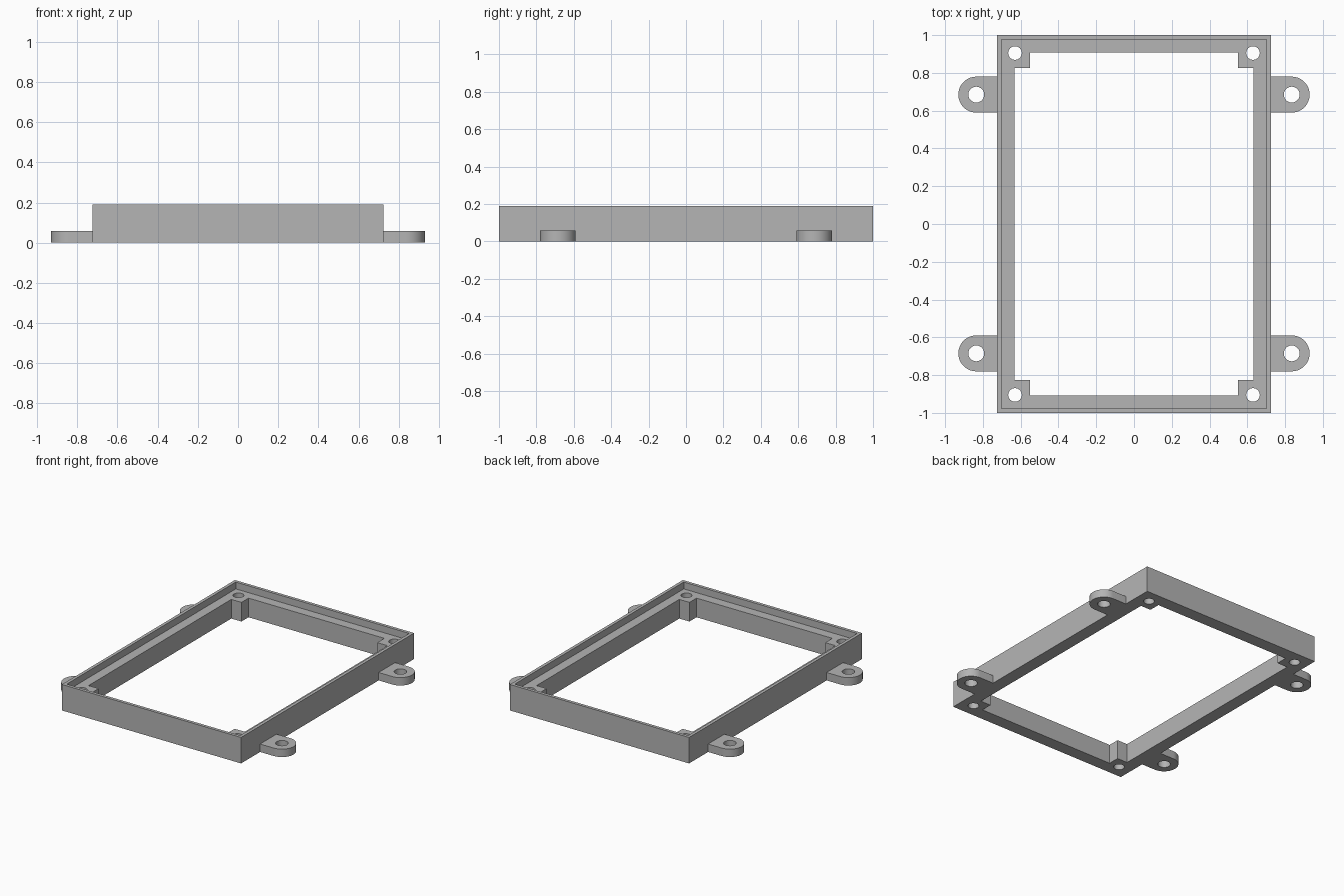
import bpy, bmesh, math

if "Cube" in bpy.data.objects:
    bpy.data.objects.remove(bpy.data.objects["Cube"], do_unlink=True)

HX, HY, H = 0.725, 1.0, 0.19      # outer half sizes and height of the frame
LEDGE_Z, LIP = 0.14, 0.023        # ledge level and rim thickness
OPEN_X, OPEN_Y = 0.632, 0.907     # opening between the walls
POST_X, POST_Y = 0.55, 0.825      # inner faces of the corner posts
EAR_X, EAR_Y, EAR_R, EAR_H = 0.835, 0.685, 0.095, 0.058
SIDES = [(sx, sy) for sx in (-1, 1) for sy in (-1, 1)]

grey = bpy.data.materials.new("plain grey")
grey.use_nodes = True
colour = (0.46, 0.46, 0.46, 1)
grey.diffuse_color = colour
grey.node_tree.nodes["Principled BSDF"].inputs["Base Color"].default_value = colour


def prism(name, outline, z0, z1):
    """Solid made by extruding a flat outline from z0 to z1."""
    bm = bmesh.new()
    face = bm.faces.new([bm.verts.new((x, y, z0)) for x, y in outline])
    top = bmesh.ops.extrude_face_region(bm, geom=[face])["geom"]
    verts = [g for g in top if isinstance(g, bmesh.types.BMVert)]
    bmesh.ops.translate(bm, verts=verts, vec=(0, 0, z1 - z0))
    bmesh.ops.recalc_face_normals(bm, faces=bm.faces)
    mesh = bpy.data.meshes.new(name)
    bm.to_mesh(mesh)
    bm.free()
    mesh.materials.append(grey)
    obj = bpy.data.objects.new(name, mesh)
    bpy.context.collection.objects.link(obj)
    return obj


def rect(hx, hy):
    return [(-hx, -hy), (hx, -hy), (hx, hy), (-hx, hy)]


def arc(cx, cy, r, start, end, n):
    angles = [start + (end - start) * i / n for i in range(n + 1)]
    return [(cx + r * math.cos(a), cy + r * math.sin(a)) for a in angles]


def circle(cx, cy, r, n=40):
    return arc(cx, cy, r, 0, math.tau, n)[:-1]


def activate(obj):
    bpy.ops.object.select_all(action='DESELECT')
    obj.select_set(True)
    bpy.context.view_layer.objects.active = obj


def cut(obj, outline, z0=-0.1, z1=0.3):
    """Remove a prism from the object and discard the cutter."""
    cutter = prism("cutter", outline, z0, z1)
    cutter.hide_render = True
    mod = obj.modifiers.new("cut", 'BOOLEAN')
    mod.operation, mod.solver, mod.object = 'DIFFERENCE', 'EXACT', cutter
    activate(obj)
    bpy.ops.object.modifier_apply(modifier=mod.name)
    bpy.data.objects.remove(cutter, do_unlink=True)


def smooth(obj):
    activate(obj)
    bpy.ops.object.shade_smooth_by_angle(angle=math.radians(30))


# Frame: recessed ledge, then a cross-shaped opening that leaves corner posts
frame = prism("frame", rect(HX, HY), 0, H)
cut(frame, rect(HX - LIP, HY - LIP), z0=LEDGE_Z)
cross = []
for sx, sy in ((1, 1), (-1, 1), (-1, -1), (1, -1)):
    corner = [(OPEN_X, POST_Y), (POST_X, POST_Y), (POST_X, OPEN_Y)]
    if sx * sy < 0:
        corner.reverse()
    cross += [(sx * x, sy * y) for x, y in corner]
cut(frame, cross)

# Screw holes through the corner posts
for sx, sy in SIDES:
    cut(frame, circle(sx * 0.63, sy * 0.905, 0.036))
smooth(frame)

# Rounded mounting ears with a hole
for sx, sy in SIDES:
    name = ("front" if sy < 0 else "back") + ("_left" if sx > 0 else "_right")
    tip = arc(EAR_X, EAR_Y, EAR_R, -math.pi / 2, math.pi / 2, 24)
    outline = [(HX, EAR_Y - EAR_R)] + tip + [(HX, EAR_Y + EAR_R)]
    ear = prism(name + "_mounting_ear", [(sx * x, sy * y) for x, y in outline], 0, EAR_H)
    cut(ear, circle(sx * EAR_X, sy * EAR_Y, 0.042))
    smooth(ear)
